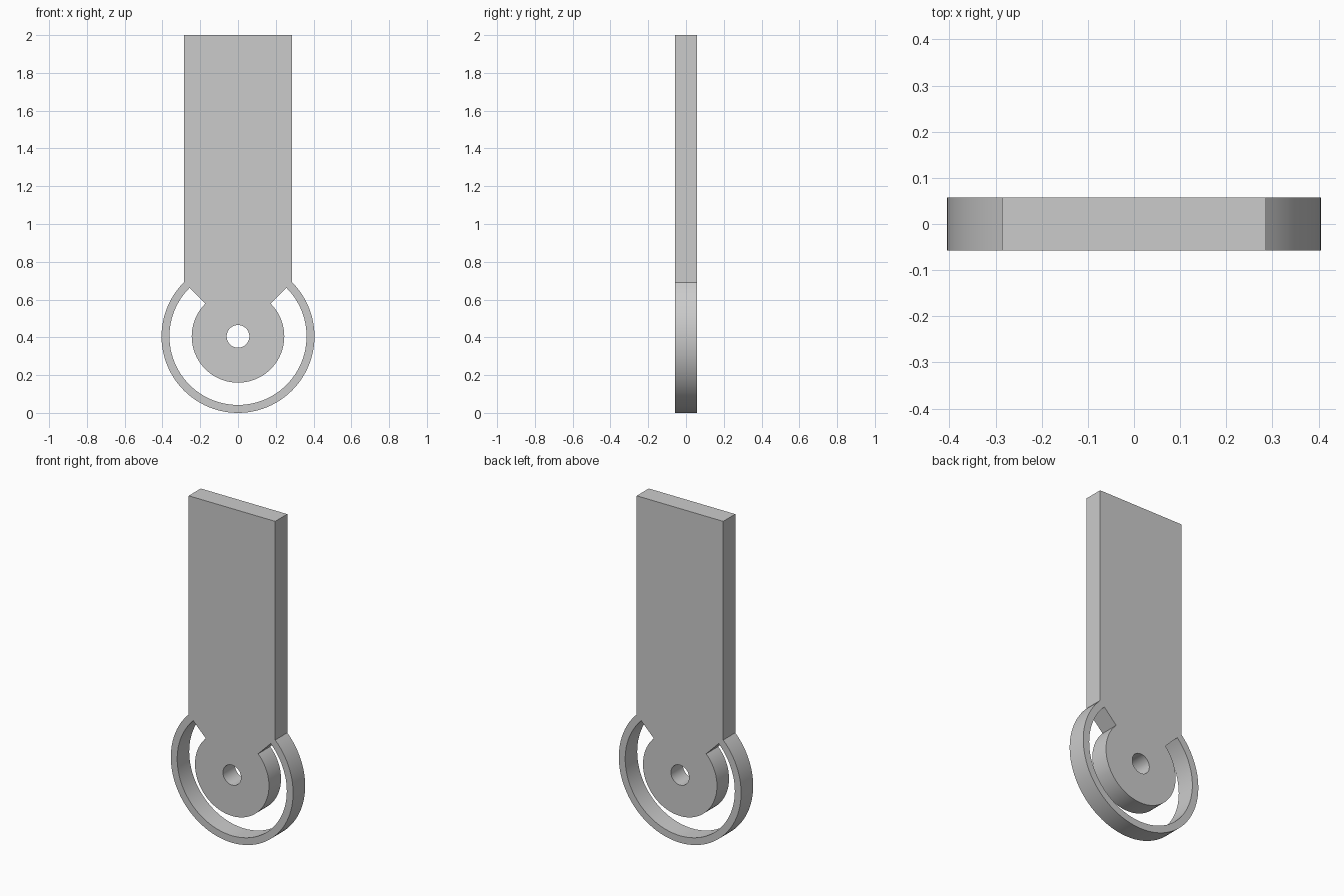
import bpy, bmesh
from math import sin, cos, pi, radians

cube = bpy.data.objects.get("Cube")
if cube:
    bpy.data.objects.remove(cube)

CENTRE_Z, HALF_THICK, TOP = 0.405, 0.057, 2.0
RING_OUTER, RING_INNER, HUB, BORE = 0.405, 0.363, 0.245, 0.06


def arc(radius, start, end, steps):
    """Points (x, z) along an arc about the hub centre, angles in degrees."""
    angles = [radians(start + (end - start) * i / steps) for i in range(steps + 1)]
    return [(radius * cos(a), CENTRE_Z + radius * sin(a)) for a in angles]


# Outline, C-shaped slot and bore of the plate
ring = arc(RING_OUTER, 135, 405, 72)
outline = ring + [(ring[-1][0], TOP), (ring[0][0], TOP)]
slot = arc(RING_INNER, 135, 405, 72) + arc(HUB, 405, 135, 72)
bore = arc(BORE, 0, 360, 48)[:-1]

bm = bmesh.new()
for loop in (outline, slot, bore):
    verts = [bm.verts.new((x, -HALF_THICK, z)) for x, z in loop]
    for i, v in enumerate(verts):
        bm.edges.new((v, verts[(i + 1) % len(verts)]))
bmesh.ops.triangle_fill(bm, edges=bm.edges[:], use_beauty=True, normal=(0, -1, 0))

# Thicken the flat profile
result = bmesh.ops.extrude_face_region(bm, geom=bm.faces[:], use_keep_orig=True)
moved = [g for g in result["geom"] if isinstance(g, bmesh.types.BMVert)]
bmesh.ops.translate(bm, verts=moved, vec=(0, 2 * HALF_THICK, 0))
bmesh.ops.recalc_face_normals(bm, faces=bm.faces[:])

mesh = bpy.data.meshes.new("slotted_hub_plate")
bm.to_mesh(mesh)
bm.free()
plate = bpy.data.objects.new("slotted_hub_plate", mesh)
bpy.context.collection.objects.link(plate)

# Plain grey
grey = bpy.data.materials.new("plain_grey")
grey.use_nodes = True
colour = (0.6, 0.6, 0.6, 1)
grey.diffuse_color = colour
grey.node_tree.nodes["Principled BSDF"].inputs["Base Color"].default_value = colour
mesh.materials.append(grey)

# Smooth curved walls, sharp rims
bpy.ops.object.select_all(action="DESELECT")
plate.select_set(True)
bpy.context.view_layer.objects.active = plate
bpy.ops.object.shade_smooth_by_angle(angle=radians(30))
